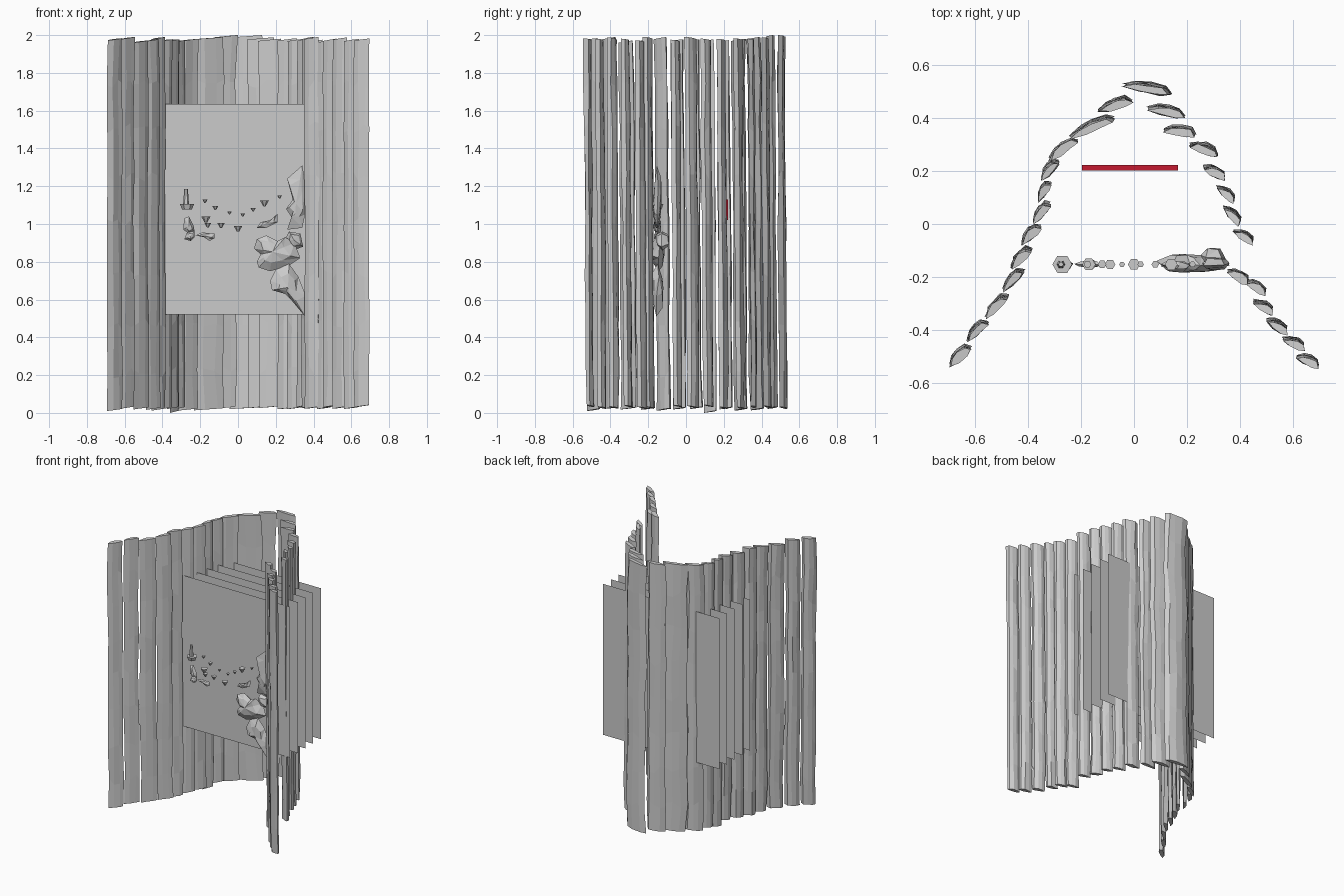
import bpy, bmesh, math, random
from mathutils import Vector

if "Cube" in bpy.data.objects:
    bpy.data.objects.remove(bpy.data.objects["Cube"])

random.seed(4)


def make(name, verts, faces, color=None):
    me = bpy.data.meshes.new(name)
    me.from_pydata([tuple(v) for v in verts], [], faces)
    bm = bmesh.new()
    bm.from_mesh(me)
    bmesh.ops.recalc_face_normals(bm, faces=bm.faces)
    bm.to_mesh(me)
    bm.free()
    ob = bpy.data.objects.new(name, me)
    bpy.context.collection.objects.link(ob)
    if color:
        mat = bpy.data.materials.new(name)
        mat.diffuse_color = color
        mat.use_nodes = True
        mat.node_tree.nodes["Principled BSDF"].inputs["Base Color"].default_value = mat.diffuse_color
        me.materials.append(mat)
    return ob


def jit(a):
    return random.uniform(-a, a)


# Craggy upright strip: a lens section between two plan points, lofted upward
SECTION = [(0, 0), (0.25, 0.6), (0.55, 0.85), (0.85, 0.75), (1, 0), (0.75, -0.2), (0.35, -0.25)]
LEVELS = [0, 0.1, 0.23, 0.36, 0.5, 0.63, 0.76, 0.88, 1]


def strip(name, a, b, z0, z1):
    a, b = Vector(a), Vector(b)
    d = b - a
    n = Vector((-d.y, d.x)).normalized() * min(0.028, d.length * 0.26)
    inset, k = 0.07, len(SECTION)
    verts, faces = [], []
    for i, t in enumerate(LEVELS):
        sway = Vector((0, 0.014 * (0.5 - t))) + d * jit(0.03)
        for u, w in SECTION:
            p = a + d * (inset + u * (1 - 2 * inset) + jit(0.03)) + n * (w - 0.35 + jit(0.15)) + sway
            end = i in (0, len(LEVELS) - 1)
            z = z0 + (z1 - z0) * t + (0.012 * (u - 0.5) if end else jit(0.03))
            verts.append((p.x, p.y, z))
        if i:
            for j in range(k):
                q = (j + 1) % k
                faces.append(((i - 1) * k + j, (i - 1) * k + q, i * k + q, i * k + j))
    faces += [tuple(range(k)), tuple(range(len(verts) - k, len(verts)))]
    make(name, verts, faces)


# Plan of the cave walls: x1, y1, x2, y2 per strip, from back to front
RIGHT = [(-.05, .535, .155, .495), (.045, .45, .20, .41), (.105, .365, .24, .345),
         (.205, .31, .325, .265), (.26, .225, .35, .175), (.315, .15, .385, .085),
         (.34, .075, .405, .0), (.375, -.015, .455, -.07), (.35, -.165, .44, -.22),
         (.42, -.205, .505, -.26), (.45, -.28, .53, -.335), (.50, -.35, .585, -.41),
         (.56, -.42, .65, -.47), (.61, -.49, .705, -.53)]
LEFT = [(-.145, .435, .0, .475), (-.255, .335, -.065, .41), (-.33, .25, -.21, .325),
        (-.36, .17, -.285, .245), (-.37, .09, -.315, .165), (-.39, .01, -.315, .085),
        (-.435, -.07, -.35, .0), (-.475, -.16, -.385, -.085), (-.505, -.245, -.415, -.165),
        (-.57, -.35, -.475, -.26), (-.64, -.435, -.55, -.36), (-.705, -.53, -.615, -.455)]
for side, rows in (("right", RIGHT), ("left", LEFT)):
    for i, (x1, y1, x2, y2) in enumerate(rows):
        low = 0.03 if side == "right" else 0.02
        z0 = 0.006 if (side, i) == ("left", 4) else low + jit(0.008)
        z1 = 1.994 if i == 0 else 1.975 + jit(0.01)
        strip(f"{side}_wall_strip_{i + 1}", (x1, y1), (x2, y2), z0, z1)

# Thin layered haze sheets
for i in range(5):
    y = -0.07 + 0.09 * i
    make(f"haze_sheet_{i + 1}", [(-.475, y, .52), (.475, y, .52), (.475, y, 1.635), (-.475, y, 1.635)],
         [(0, 1, 2, 3)])

# Red plate between the sheets
bx = [(x, y, z) for z in (1.02, 1.13) for x, y in ((-.195, .202), (.165, .202), (.165, .222), (-.195, .222))]
make("red_plate", bx, [(0, 1, 2, 3), (4, 5, 6, 7), (0, 1, 5, 4), (1, 2, 6, 5), (2, 3, 7, 6), (3, 0, 4, 7)],
     (0.55, 0.01, 0.03, 1))


# Faceted rock: outline in x-z, bulged front and back
def rock(name, outline, y=-0.15, depth=0.03):
    n = len(outline)
    c = Vector((sum(p[0] for p in outline) / n, sum(p[1] for p in outline) / n))
    verts, faces = [(x, y + jit(depth * .3), z) for x, z in outline], []
    for s in (-1, 1):
        base = len(verts)
        for p in outline:
            q = c + (Vector(p) - c) * (0.6 + jit(0.15))
            verts.append((q.x, y + s * depth * (0.75 + jit(0.25)), q.y))
        verts.append((c.x, y + s * depth, c.y))
        for j in range(n):
            k = (j + 1) % n
            faces += [(j, k, base + k), (j, base + k, base + j), (base + j, base + k, base + 2 * n - n)]
    make(name, verts, faces)


rock("ledge_rock_lower", [(.355, .51), (.28, .60), (.25, .63), (.18, .65), (.17, .70), (.20, .76),
                          (.27, .79), (.32, .72), (.36, .62)])
rock("ledge_rock_middle", [(.17, .75), (.11, .77), (.10, .80), (.12, .84), (.085, .87), (.10, .92), (.15, .94),
                           (.21, .91), (.25, .93), (.30, .90), (.33, .82), (.27, .78)], -.148, .035)
rock("ledge_rock_inner", [(.25, .92), (.27, .96), (.33, .95), (.345, .88), (.29, .86)], -.125, .035)
rock("ledge_rock_upper", [(.26, .97), (.30, 1.01), (.255, 1.08), (.29, 1.13), (.26, 1.24), (.34, 1.31),
                          (.36, 1.2), (.355, 1.05), (.34, .98)], -.152, .022)
rock("shelf_rock", [(.10, .98), (.12, 1.01), (.17, 1.02), (.21, 1.055), (.21, 1.01), (.15, .98)], -.155, .015)
rock("left_rock_upper", [(-.29, .97), (-.285, 1.03), (-.26, 1.04), (-.235, .99), (-.23, .96), (-.26, .95)], -.152, .02)
rock("left_rock_lower", [(-.285, .92), (-.27, .955), (-.23, .965), (-.23, .93), (-.25, .91)], -.152, .018)
rock("left_rock_side", [(-.225, .94), (-.19, .955), (-.125, .95), (-.125, .925), (-.15, .91), (-.18, .93)], -.15, .013)


# Floating chips: flat on top, tapering below
def cone(name, x, z, r, h, top=1.0, bottom=0.25, sides=6, y=-.152):
    verts = [(x + r * f * math.cos(math.tau * j / sides), y + r * f * math.sin(math.tau * j / sides), z + dz)
             for f, dz in ((top, 0), (bottom, -h)) for j in range(sides)]
    faces = [tuple(range(sides)), tuple(range(sides, 2 * sides))]
    faces += [(j, (j + 1) % sides, sides + (j + 1) % sides, sides + j) for j in range(sides)]
    make(name, verts, faces)


CHIPS = [(-.175, 1.13, .014), (-.12, 1.095, .016), (-.045, 1.065, .011), (.025, 1.055, .012),
         (.08, 1.085, .014), (.14, 1.125, .024), (.22, 1.15, .012), (-.17, 1.04, .025),
         (-.16, 1.005, .018), (-.09, 1.005, .02), (0, .99, .023)]
for i, (x, z, r) in enumerate(CHIPS):
    cone(f"floating_chip_{i + 1}", x, z, r, r * 1.3)
cone("pedestal_disc", -.27, 1.105, .037, .028, bottom=.7)
cone("pedestal_spike", -.275, 1.185, .016, .085, top=.6, bottom=1)
